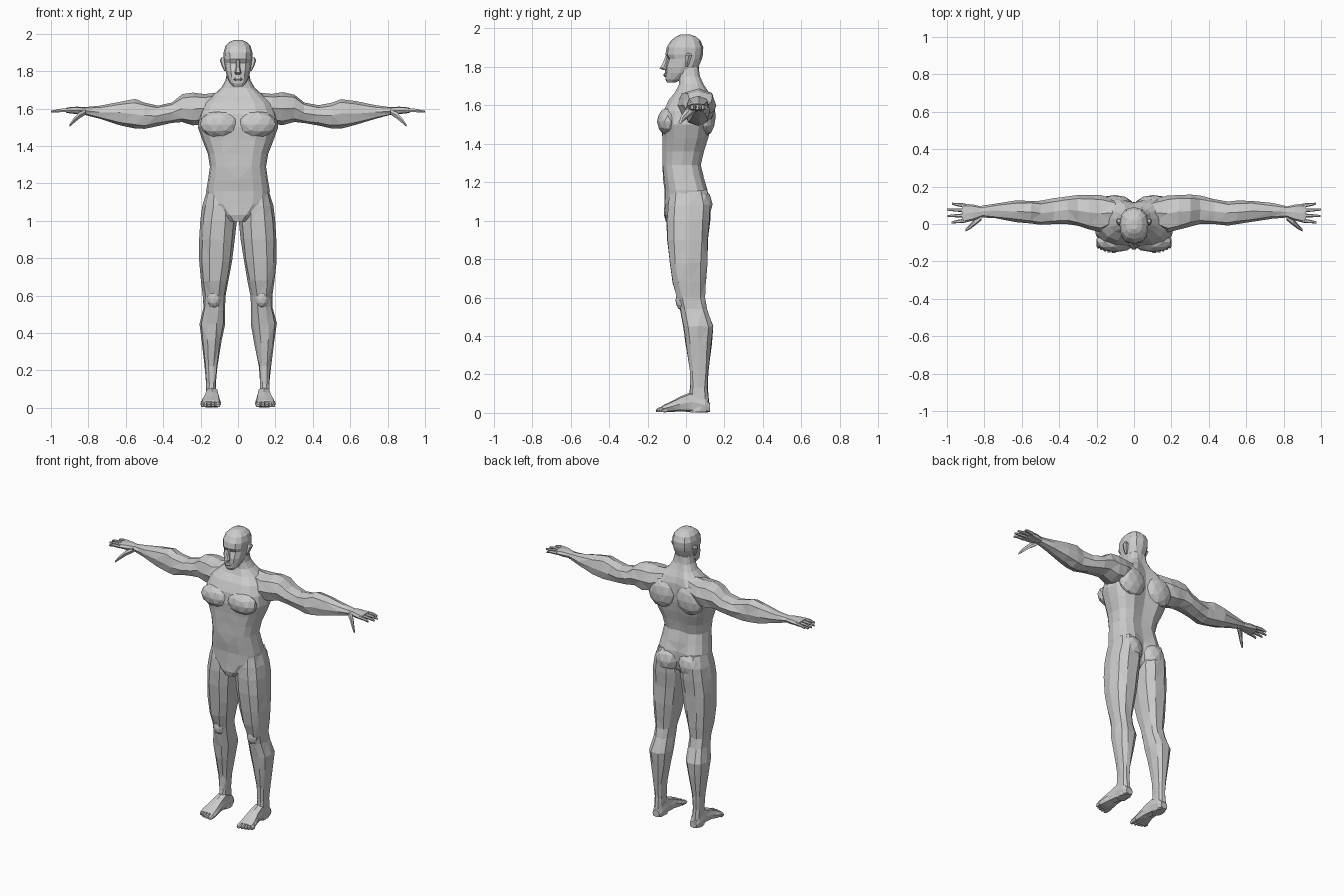
import bpy, bmesh, math, random
from mathutils import Vector

random.seed(4)
skin = bpy.data.materials.new("plain_grey")
skin.diffuse_color = (0.6, 0.6, 0.6, 1)

# axis of loft -> where (along, u, v) land in (x, y, z)
ORDER = {"x": lambda t, u, v: (t, u, v),
         "y": lambda t, u, v: (u, t, v),
         "z": lambda t, u, v: (u, v, t)}


def finish(name, bm, jitter=0.0):
    for v in bm.verts:
        v.co += Vector([random.uniform(-jitter, jitter) for _ in range(3)])
    bmesh.ops.triangulate(bm, faces=bm.faces[:], quad_method="SHORT_EDGE")
    bmesh.ops.recalc_face_normals(bm, faces=bm.faces[:])
    me = bpy.data.meshes.new(name)
    bm.to_mesh(me)
    bm.free()
    me.materials.append(skin)
    ob = bpy.data.objects.new(name, me)
    bpy.context.collection.objects.link(ob)


def loft(name, axis, stations, n=8, p=0.8, side=1, jitter=0.0):
    """Skin rings given as (along, u_min, u_max, v_min, v_max[, front crease, back crease])."""
    bm = bmesh.new()
    rings = []
    for t, u0, u1, v0, v1, *crease in stations:
        ring = []
        for i in range(n):
            a = 2 * math.pi * i / n
            c, s = math.cos(a), math.sin(a)
            u = (u0 + u1) / 2 + (u1 - u0) / 2 * math.copysign(abs(c) ** p, c)
            v = (v0 + v1) / 2 + (v1 - v0) / 2 * math.copysign(abs(s) ** p, s)
            if crease and i == 3 * n // 4:
                v += crease[0]
            if crease and i == n // 4:
                v -= crease[1]
            x, y, z = ORDER[axis](t, u, v)
            ring.append(bm.verts.new((x * side, y, z)))
        rings.append(ring)
    for a, b in zip(rings, rings[1:]):
        for i in range(n):
            j = (i + 1) % n
            bm.faces.new((a[i], a[j], b[j], b[i]))
    bm.faces.new(rings[0])
    bm.faces.new(rings[-1])
    finish(name, bm, jitter)


def muscle(name, centre, size, side=1):
    """Faceted bulge sitting half inside the body."""
    bm = bmesh.new()
    bmesh.ops.create_icosphere(bm, subdivisions=2, radius=1)
    for v in bm.verts:
        v.co = Vector([c + s * q for c, s, q in zip(centre, size, v.co)])
        v.co.x *= side
    finish(name, bm)


# Torso and neck, with sternum and spine creases
torso = [(z, -r, r, f, b, cf, cb) for z, r, f, b, cf, cb in [
    (0.995, .045, -.105, .05, 0, 0), (1.03, .09, -.115, .09, 0, .02),
    (1.09, .165, -.112, .12, 0, .03), (1.16, .17, -.112, .118, 0, .025),
    (1.22, .16, -.12, .10, .0, .015), (1.29, .15, -.127, .083, .005, .015),
    (1.36, .162, -.128, .10, .008, .02), (1.43, .19, -.128, .123, .005, .025),
    (1.50, .215, -.135, .14, .008, .028), (1.57, .205, -.125, .145, .008, .028),
    (1.63, .18, -.095, .14, .008, .025), (1.67, .135, -.06, .122, .01, .02),
    (1.71, .09, -.04, .095, .005, .012), (1.75, .067, -.04, .076, 0, .006),
    (1.80, .058, -.04, .068, 0, 0)]]
loft("torso", "z", torso, n=16, p=.75)

# Head
head = [(z, -r, r, f, b) for z, r, f, b in [
    (1.718, .026, -.098, -.055), (1.735, .042, -.107, -.02),
    (1.768, .058, -.108, .04), (1.80, .066, -.108, .066),
    (1.842, .072, -.094, .083), (1.864, .076, -.107, .088),
    (1.90, .077, -.101, .09), (1.935, .067, -.08, .076),
    (1.957, .044, -.052, .052), (1.967, .018, -.03, .025)]]
loft("head", "z", head, n=12, p=.8)
loft("nose", "z", [(1.783, -.014, .014, -.12, -.095), (1.793, -.018, .018, -.14, -.095),
                   (1.82, -.011, .011, -.122, -.09), (1.86, -.009, .009, -.106, -.09)], n=6)
loft("lips", "z", [(1.748, -.016, .016, -.112, -.09), (1.757, -.025, .025, -.118, -.09),
                   (1.768, -.012, .012, -.114, -.09)], n=8)

leg = [(.004, .108, .172, .02, .118), (.06, .112, .172, .012, .12),
       (.13, .116, .17, .02, .113), (.22, .11, .176, .02, .118),
       (.36, .085, .196, -.004, .135), (.45, .07, .206, -.015, .146),
       (.54, .07, .186, -.032, .112), (.60, .068, .186, -.048, .10),
       (.68, .05, .196, -.073, .105), (.78, .031, .205, -.088, .113),
       (.90, .015, .206, -.10, .118), (1.0, .006, .202, -.105, .128),
       (1.08, .012, .188, -.10, .13), (1.16, .04, .165, -.085, .11)]
foot = [(.124, .115, .165, .005, .05), (.10, .105, .175, .002, .08),
        (.03, .104, .174, .004, .11), (-.03, .098, .182, .008, .085),
        (-.08, .092, .197, .004, .058), (-.115, .09, .202, .003, .042),
        (-.125, .095, .198, .006, .034)]
arm = [(.10, -.01, .13, 1.55, 1.685), (.18, -.045, .153, 1.52, 1.68),
       (.24, -.03, .157, 1.512, 1.686), (.30, -.012, .157, 1.528, 1.675),
       (.355, 0, .15, 1.522, 1.632), (.43, 0, .135, 1.508, 1.616),
       (.50, -.006, .122, 1.493, 1.632), (.55, 0, .126, 1.494, 1.65),
       (.63, .01, .126, 1.512, 1.638), (.74, .03, .11, 1.545, 1.616),
       (.82, .038, .094, 1.567, 1.607)]
hand = [(.81, .04, .092, 1.569, 1.606), (.86, .018, .104, 1.57, 1.61),
        (.90, .008, .108, 1.574, 1.607), (.92, .012, .106, 1.578, 1.603)]

for side, word in ((1, "left_"), (-1, "right_")):
    # Limbs
    loft(word + "leg", "z", leg, n=10, side=side, jitter=.003)
    loft(word + "foot", "y", foot, n=8, p=.65, side=side)
    loft(word + "arm", "x", arm, n=8, side=side, jitter=.003)
    loft(word + "hand", "x", hand, n=8, p=.7, side=side)

    # Toes, the big one innermost
    for i, (x, r, tip) in enumerate([(.108, .016, -.155), (.134, .011, -.153), (.155, .010, -.147),
                                     (.174, .010, -.139), (.191, .009, -.13)]):
        loft(f"{word}toe_{i + 1}", "y",
             [(-.10, x - r, x + r, .004, .038), (tip + .015, x - r, x + r, .003, .032),
              (tip, x - r * .6, x + r * .6, .005, .018)], n=6, side=side)

    # Fingers fanning slightly apart
    for i, (y, tip) in enumerate([(.018, .975), (.046, .998), (.073, 1.0), (.099, .972)]):
        d = (y - .058) * .12
        loft(f"{word}finger_{i + 1}", "x",
             [(.90, y - .011, y + .011, 1.579, 1.602), (.945, y + d - .009, y + d + .009, 1.58, 1.6),
              (tip, y + 2 * d - .005, y + 2 * d + .005, 1.577, 1.589)], n=6, side=side)
    loft(word + "thumb", "x",
         [(.815, .02, .06, 1.565, 1.597), (.85, -.008, .03, 1.543, 1.582),
          (.88, -.03, -.004, 1.518, 1.548), (.90, -.04, -.024, 1.502, 1.516)], n=6, side=side)

    # Ears
    loft(word + "ear", "z", [(1.80, .06, .074, -.004, .012), (1.825, .062, .086, -.008, .022),
                             (1.858, .066, .097, -.004, .034), (1.872, .068, .09, .006, .026)],
         n=6, side=side)

    # Larger muscle masses
    muscle(word + "chest_muscle", (.098, -.095, 1.515), (.108, .056, .073), side)
    muscle(word + "shoulder_blade", (.105, .105, 1.545), (.10, .05, .105), side)
    muscle(word + "buttock", (.088, .068, 1.085), (.086, .07, .09), side)
    muscle(word + "kneecap", (.128, -.025, .585), (.038, .03, .05), side)
